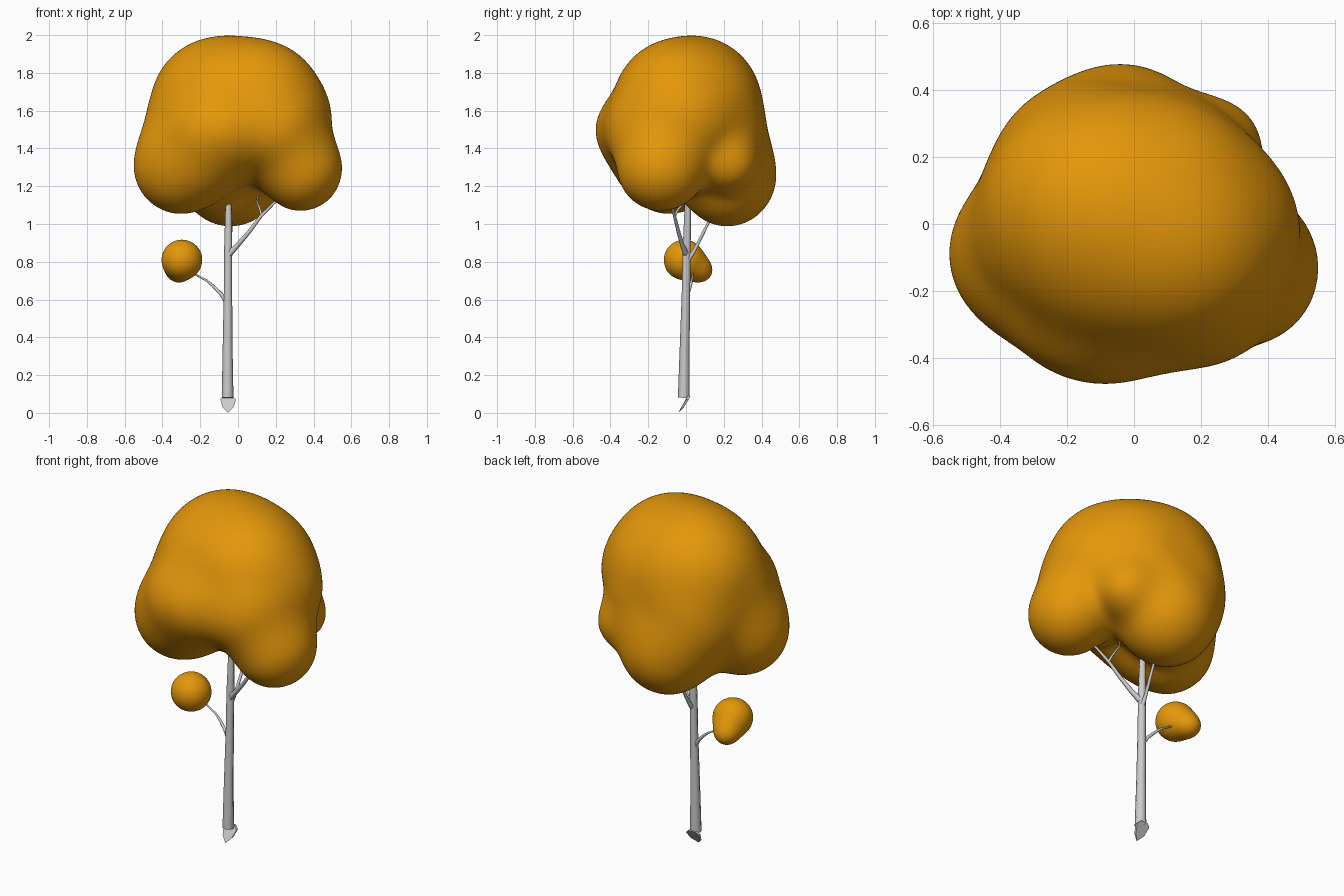
import bpy, bmesh
from mathutils import Vector

if "Cube" in bpy.data.objects:
    bpy.data.objects.remove(bpy.data.objects["Cube"])

leaf_mat = bpy.data.materials.new("autumn_leaves")
leaf_mat.diffuse_color = (0.78, 0.31, 0.003, 1)
leaf_mat.use_nodes = True
leaf_mat.node_tree.nodes["Principled BSDF"].inputs["Base Color"].default_value = leaf_mat.diffuse_color


def shade(obj, angle=1.2):
    bpy.ops.object.select_all(action='DESELECT')
    obj.select_set(True)
    bpy.context.view_layer.objects.active = obj
    bpy.ops.object.shade_smooth_by_angle(angle=angle)


def field(p, balls, k):
    """Smoothly blended distance to a group of ellipsoids."""
    d = None
    for c, r in balls:
        q = p - c
        e = (Vector((q.x / r.x, q.y / r.y, q.z / r.z)).length - 1) * min(r)
        if d is None:
            d = e
        else:
            h = max(k - abs(d - e), 0) / k
            d = min(d, e) - h * h * k / 4
    return d


def foliage(name, centre, balls, k, reach, detail):
    """Shrink a sphere onto the blended balls, like a leaf clump."""
    centre = Vector(centre)
    balls = [(Vector(c), Vector(r)) for c, r in balls]
    bm = bmesh.new()
    bmesh.ops.create_icosphere(bm, subdivisions=detail, radius=1)
    for v in bm.verts:
        n = v.co.normalized()
        t = reach
        for _ in range(40):
            d = field(centre + n * t, balls, k)
            t -= d
            if d < 0.0008:
                break
        v.co = centre + n * t
    for _ in range(8):
        bmesh.ops.smooth_vert(bm, verts=bm.verts, factor=0.5,
                              use_axis_x=True, use_axis_y=True, use_axis_z=True)
    me = bpy.data.meshes.new(name)
    bm.to_mesh(me)
    bm.free()
    me.materials.append(leaf_mat)
    obj = bpy.data.objects.new(name, me)
    bpy.context.collection.objects.link(obj)
    shade(obj, 3.1)


def limb(name, points, res=1):
    """Tapered tube through (x, y, z, radius) points."""
    cu = bpy.data.curves.new(name, 'CURVE')
    cu.dimensions = '3D'
    cu.bevel_depth = 1
    cu.bevel_resolution = res
    cu.use_fill_caps = True
    sp = cu.splines.new('POLY')
    sp.points.add(len(points) - 1)
    for sp_pt, (x, y, z, r) in zip(sp.points, points):
        sp_pt.co = (x, y, z, 1)
        sp_pt.radius = r
    obj = bpy.data.objects.new(name, cu)
    bpy.context.collection.objects.link(obj)
    bpy.ops.object.select_all(action='DESELECT')
    obj.select_set(True)
    bpy.context.view_layer.objects.active = obj
    bpy.ops.object.convert(target='MESH')
    shade(bpy.context.view_layer.objects.active)


# main crown: dome, lobes around its base, and fuller shoulders between them
foliage("crown", (0, 0, 1.45), [
    ((-0.01, 0.01, 1.60), (0.45, 0.395, 0.395)),    # dome
    ((-0.13, 0.08, 1.67), (0.29, 0.28, 0.29)),      # upper back left
    ((0.14, -0.08, 1.65), (0.29, 0.28, 0.29)),      # upper front right
    ((0.23, -0.03, 1.53), (0.26, 0.27, 0.26)),      # right shoulder
    ((-0.27, -0.03, 1.47), (0.22, 0.22, 0.24)),     # left shoulder
    ((-0.14, 0.16, 1.43), (0.28, 0.27, 0.30)),      # back left shoulder
    ((0.08, 0.15, 1.43), (0.25, 0.25, 0.25)),       # back right shoulder
    ((0.18, -0.18, 1.49), (0.26, 0.25, 0.24)),      # front right shoulder
    ((-0.17, -0.16, 1.39), (0.26, 0.25, 0.25)),     # front left shoulder
    ((-0.09, -0.23, 1.50), (0.28, 0.25, 0.22)),     # front lobe
    ((-0.30, -0.09, 1.31), (0.255, 0.255, 0.26)),   # left lobe
    ((0.33, -0.13, 1.295), (0.225, 0.235, 0.23)),   # right lobe
    ((-0.04, 0.22, 1.26), (0.27, 0.26, 0.275)),     # back lobe
    ((0.24, 0.23, 1.32), (0.14, 0.14, 0.14)),       # small back right lobe
], 0.09, 0.8, 6)

# small low clump
foliage("small_clump", (-0.297, 0.01, 0.80), [
    ((-0.297, -0.01, 0.81), (0.109, 0.109, 0.108)),
    ((-0.315, 0.074, 0.757), (0.070, 0.068, 0.068)),
], 0.05, 0.25, 5)

# trunk and branches
limb("trunk", [(-0.055, -0.012, 0.08, 0.031), (-0.055, -0.007, 0.35, 0.026),
               (-0.053, 0.0, 0.65, 0.022), (-0.052, 0.004, 0.88, 0.021),
               (-0.050, 0.01, 1.12, 0.016)], 2)
limb("left_branch", [(-0.06, 0.0, 0.585, 0.013), (-0.09, 0.01, 0.63, 0.010),
                     (-0.135, 0.025, 0.675, 0.008), (-0.165, 0.03, 0.70, 0.006),
                     (-0.22, 0.035, 0.73, 0.005), (-0.29, 0.04, 0.77, 0.004)])
limb("right_branch", [(-0.048, 0.0, 0.84, 0.018), (0.0, -0.02, 0.89, 0.013),
                      (0.06, -0.04, 0.96, 0.011), (0.12, -0.06, 1.04, 0.009),
                      (0.19, -0.08, 1.11, 0.007), (0.27, -0.11, 1.18, 0.005)])
limb("right_twig", [(0.125, -0.06, 1.045, 0.008), (0.115, -0.04, 1.08, 0.006),
                    (0.10, 0.0, 1.12, 0.005), (0.11, 0.02, 1.18, 0.004)])
limb("back_branch", [(-0.05, 0.005, 0.80, 0.015), (-0.045, 0.045, 0.86, 0.010),
                     (-0.04, 0.085, 0.94, 0.009), (-0.035, 0.13, 1.03, 0.007),
                     (-0.03, 0.16, 1.10, 0.006)])

# pointed sliver of root under the trunk
bm = bmesh.new()
outline = [(-0.094, 0.0, 0.075), (-0.082, -0.025, 0.03), (-0.053, -0.042, 0.0),
           (-0.024, -0.025, 0.03), (-0.01, 0.0, 0.07), (-0.03, 0.01, 0.09),
           (-0.075, 0.01, 0.09)]
front = bm.faces.new([bm.verts.new(p) for p in outline])
extruded = bmesh.ops.extrude_face_region(bm, geom=[front])["geom"]
for v in extruded:
    if isinstance(v, bmesh.types.BMVert) and v.co.z > 0.01:
        v.co.y += 0.014
bmesh.ops.remove_doubles(bm, verts=bm.verts, dist=0.0005)
bmesh.ops.recalc_face_normals(bm, faces=bm.faces)
mesh = bpy.data.meshes.new("root_tip")
bm.to_mesh(mesh)
bm.free()
bpy.context.collection.objects.link(bpy.data.objects.new("root_tip", mesh))
